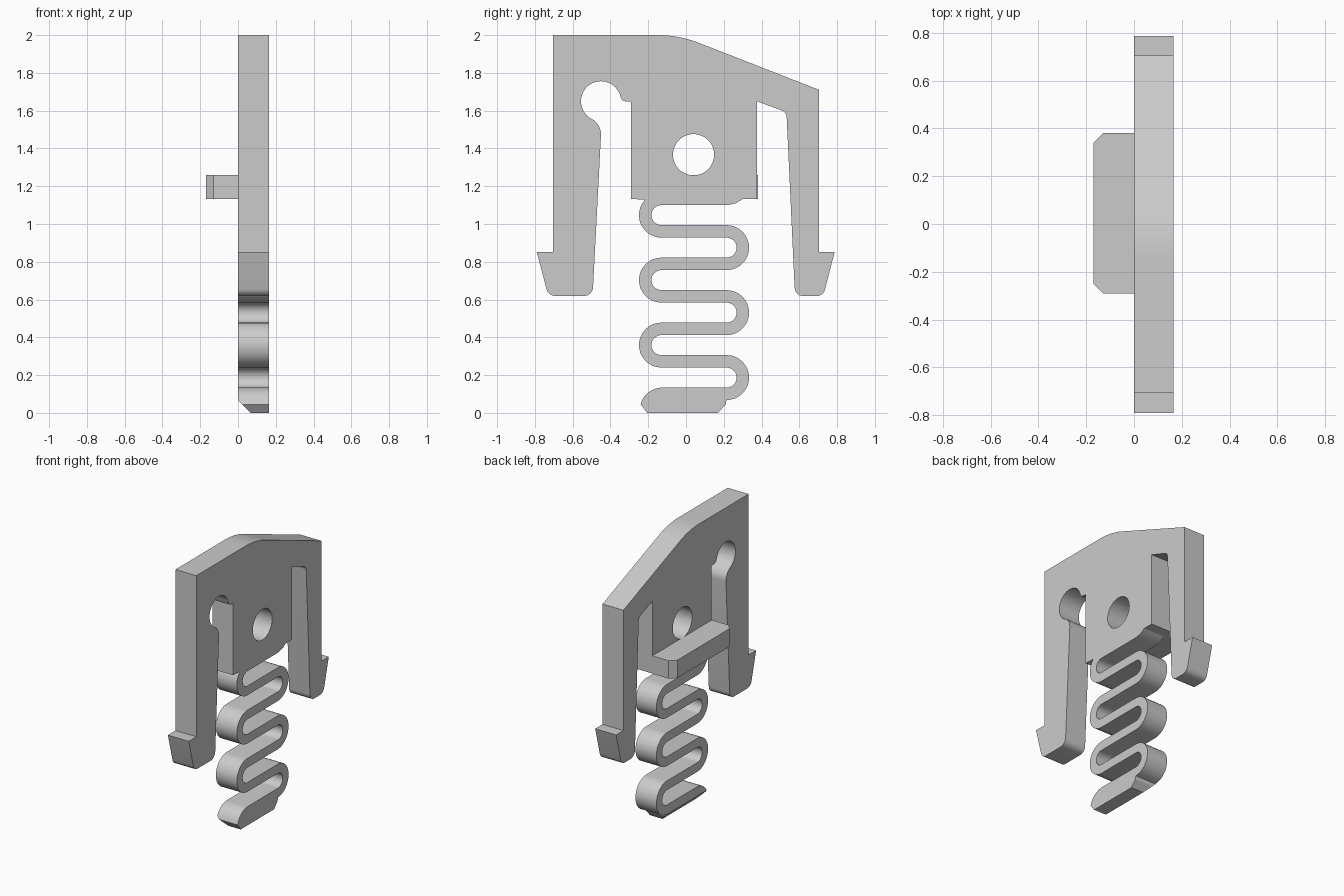
import bpy, bmesh
from math import sin, cos, radians
from mathutils import Vector

if "Cube" in bpy.data.objects:
    bpy.data.objects.remove(bpy.data.objects["Cube"])

THICK = 0.165


def arc(cy, cz, r, a0, a1, n=16):
    """Points along an arc, angles in degrees."""
    angles = [radians(a0 + (a1 - a0) * i / n) for i in range(n + 1)]
    return [(cy + r * cos(a), cz + r * sin(a)) for a in angles]


def prism(name, loops, to_3d, depth, trim=None):
    """Fill closed 2D loops (outline plus holes), extrude, optionally trim by a plane."""
    bm = bmesh.new()
    for loop in loops:
        vs = [bm.verts.new(to_3d(p)) for p in loop]
        for a, b in zip(vs, vs[1:] + vs[:1]):
            bm.edges.new((a, b))
    bmesh.ops.triangle_fill(bm, edges=bm.edges[:], use_beauty=True)
    ext = bmesh.ops.extrude_face_region(bm, geom=bm.faces[:], use_keep_orig=True)
    moved = [g for g in ext["geom"] if isinstance(g, bmesh.types.BMVert)]
    bmesh.ops.translate(bm, verts=moved, vec=depth)
    if trim:
        co, no = trim
        cut = bmesh.ops.bisect_plane(bm, geom=bm.verts[:] + bm.edges[:] + bm.faces[:],
                                     plane_co=co, plane_no=no, clear_outer=True)
        edges = [g for g in cut["geom_cut"] if isinstance(g, bmesh.types.BMEdge)]
        bmesh.ops.holes_fill(bm, edges=edges, sides=0)
    bmesh.ops.recalc_face_normals(bm, faces=bm.faces[:])
    mesh = bpy.data.meshes.new(name)
    bm.to_mesh(mesh)
    bm.free()
    obj = bpy.data.objects.new(name, mesh)
    bpy.context.collection.objects.link(obj)
    bpy.ops.object.select_all(action='DESELECT')
    obj.select_set(True)
    bpy.context.view_layer.objects.active = obj
    bpy.ops.object.shade_smooth_by_angle(angle=radians(25))
    return obj


# Serpentine spring: the two sides of a constant-width band
INNER, OUTER = 0.053, 0.119
side_a, side_b = [], []
for i in range(6):
    z = 1.047 - 0.172 * i
    if i % 2 == 0:
        side_a += arc(-0.13, z, INNER, 90, 270)
        side_b += arc(-0.13, z, OUTER, 90 if i else 136, 270)
    else:
        side_a += arc(0.215, z, OUTER, 90, -90)
        side_b += arc(0.215, z, INNER, 90, -90)

# Sloped top and right arm with its hook
outline = [(-0.705, 2.0)] + arc(-0.15, 1.4, 0.6, 90, 68.5, 10)
outline += [(0.705, 1.71), (0.705, 0.852), (0.787, 0.852)]
outline += arc(0.69, 0.665, 0.047, -14, -90, 6)
outline += arc(0.622, 0.665, 0.047, -90, -177, 6)
outline += arc(0.495, 1.565, 0.038, 3, 70, 6)
outline += [(0.375, 1.65), (0.375, 1.132), (0.30, 1.132), (0.265, 1.11), (0.22, 1.10)]

# Spring and its foot
outline += side_a
outline += [(0.21, 0.045), (0.17, 0), (-0.205, 0), (-0.24, 0.045)]
outline += arc(-0.125, 0.014, 0.12, 155, 90, 8)
outline += side_b[::-1]

# Left arm with the round relief cut at its root
outline += [(-0.29, 1.132), (-0.29, 1.648), (-0.32, 1.648), (-0.338, 1.656)]
outline += arc(-0.45, 1.65, 0.106, 12, 235, 28)
outline += arc(-0.542, 1.475, 0.092, 62, -3, 8)
outline += arc(-0.54, 0.667, 0.048, -3, -90, 6)
outline += arc(-0.692, 0.667, 0.048, -90, -166, 6)
outline += [(-0.79, 0.852), (-0.705, 0.852)]

# Flat clip plate with a through hole; the foot is bevelled on one face
hole = arc(0.04, 1.367, 0.109, 0, 360, 48)[:-1]
prism("clip_plate", [outline, hole], lambda p: (0, p[0], p[1]), Vector((THICK, 0, 0)),
      trim=((0, 0, 0.066), (-1, 0, -1)))

# Ledge across the back face, with chamfered outer corners
ledge = [(0, -0.29), (-0.13, -0.29), (-0.17, -0.25),
         (-0.17, 0.34), (-0.13, 0.38), (0, 0.38)]
prism("ledge", [ledge], lambda p: (p[0], p[1], 1.132), Vector((0, 0, 0.128)))
